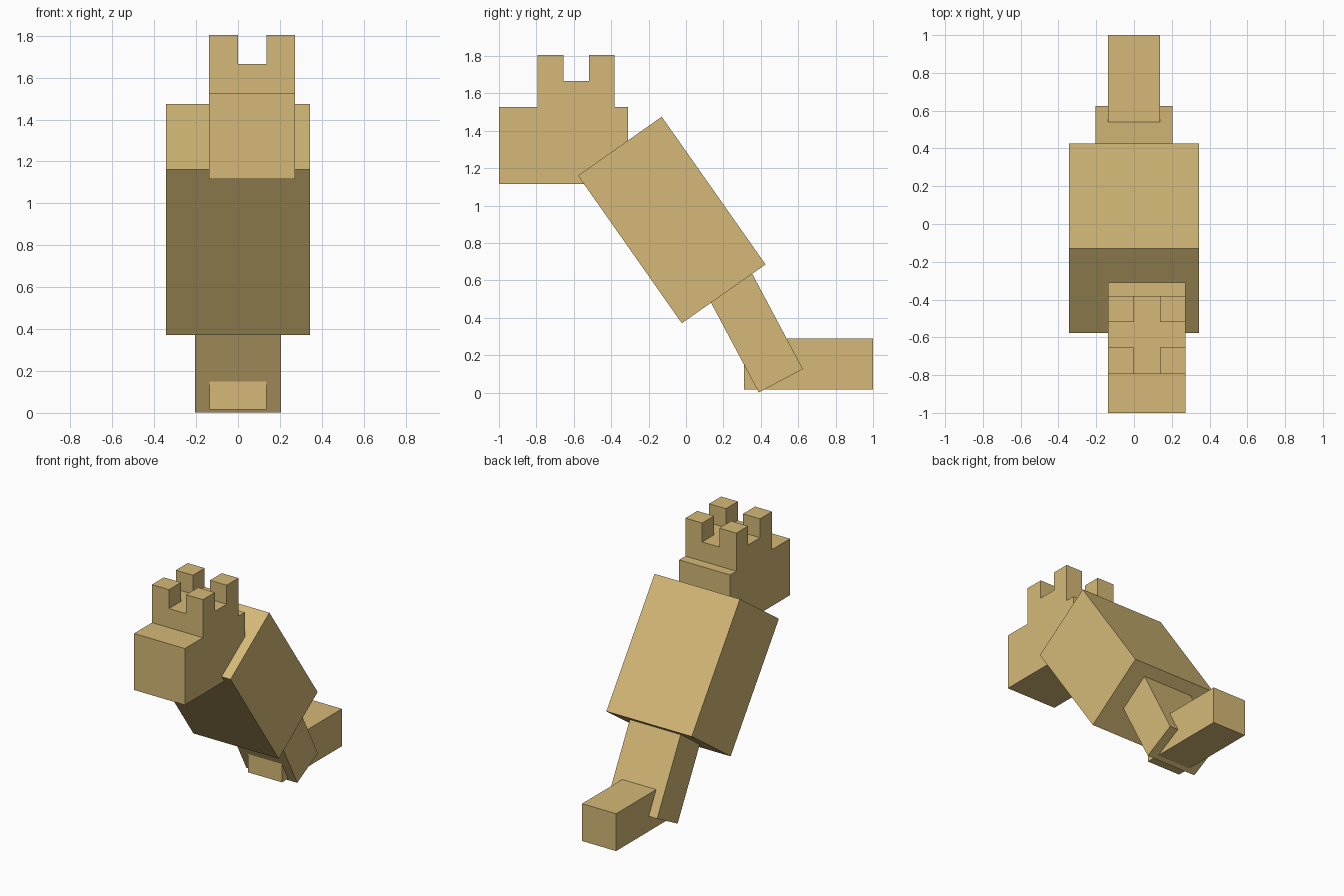
import bpy, bmesh, math
from mathutils import Matrix

cube = bpy.data.objects.get("Cube")
if cube:
    bpy.data.objects.remove(cube, do_unlink=True)

# Single sandy colour
SAND = (0.66, 0.485, 0.185, 1.0)
sand = bpy.data.materials.new("sand")
sand.use_nodes = True
sand.diffuse_color = SAND
bsdf = next(n for n in sand.node_tree.nodes if n.type == 'BSDF_PRINCIPLED')
bsdf.inputs["Base Color"].default_value = SAND


def add_object(name, bm):
    bmesh.ops.recalc_face_normals(bm, faces=bm.faces)
    mesh = bpy.data.meshes.new(name)
    bm.to_mesh(mesh)
    bm.free()
    mesh.materials.append(sand)
    obj = bpy.data.objects.new(name, mesh)
    bpy.context.collection.objects.link(obj)
    return obj


def box(name, centre, size, tilt=0):
    """Box leaning forward by tilt degrees."""
    bm = bmesh.new()
    bmesh.ops.create_cube(bm, size=1, matrix=Matrix.Diagonal((*size, 1)))
    obj = add_object(name, bm)
    obj.location = centre
    obj.rotation_euler.x = math.radians(tilt)
    return obj


def extrude_side(name, profile, x0, x1):
    """Side profile (y, z) extruded across x."""
    bm = bmesh.new()
    face = bm.faces.new([bm.verts.new((x0, y, z)) for y, z in profile])
    geom = bmesh.ops.extrude_face_region(bm, geom=[face])["geom"]
    moved = [v for v in geom if isinstance(v, bmesh.types.BMVert)]
    bmesh.ops.translate(bm, verts=moved, vec=(x1 - x0, 0, 0))
    return add_object(name, bm)


# Foot, leg and body
box("foot", (0, 0.655, 0.152), (0.274, 0.69, 0.272))
box("leg", (0, 0.345, 0.368), (0.41, 0.267, 0.69), 28)
box("body", (0, -0.076, 0.923), (0.688, 0.547, 0.965), 35.1)

# Head with a stepped crown; the crosswise slot is part of the profile
head = extrude_side("head", [
    (-1, 1.116), (-0.31, 1.116), (-0.31, 1.527), (-0.382, 1.527),
    (-0.382, 1.804), (-0.518, 1.804), (-0.518, 1.666), (-0.655, 1.666),
    (-0.655, 1.804), (-0.793, 1.804), (-0.793, 1.527), (-1, 1.527)],
    -0.138, 0.272)

# Lengthwise slot that leaves four prongs
cutter = box("slot_cutter", (0.068, -0.587, 1.816), (0.138, 0.6, 0.3))
cutter.hide_render = True
slot = head.modifiers.new("slot", 'BOOLEAN')
slot.operation = 'DIFFERENCE'
slot.solver = 'EXACT'
slot.object = cutter
bpy.context.view_layer.objects.active = head
bpy.ops.object.modifier_apply(modifier=slot.name)
bpy.data.objects.remove(cutter, do_unlink=True)
